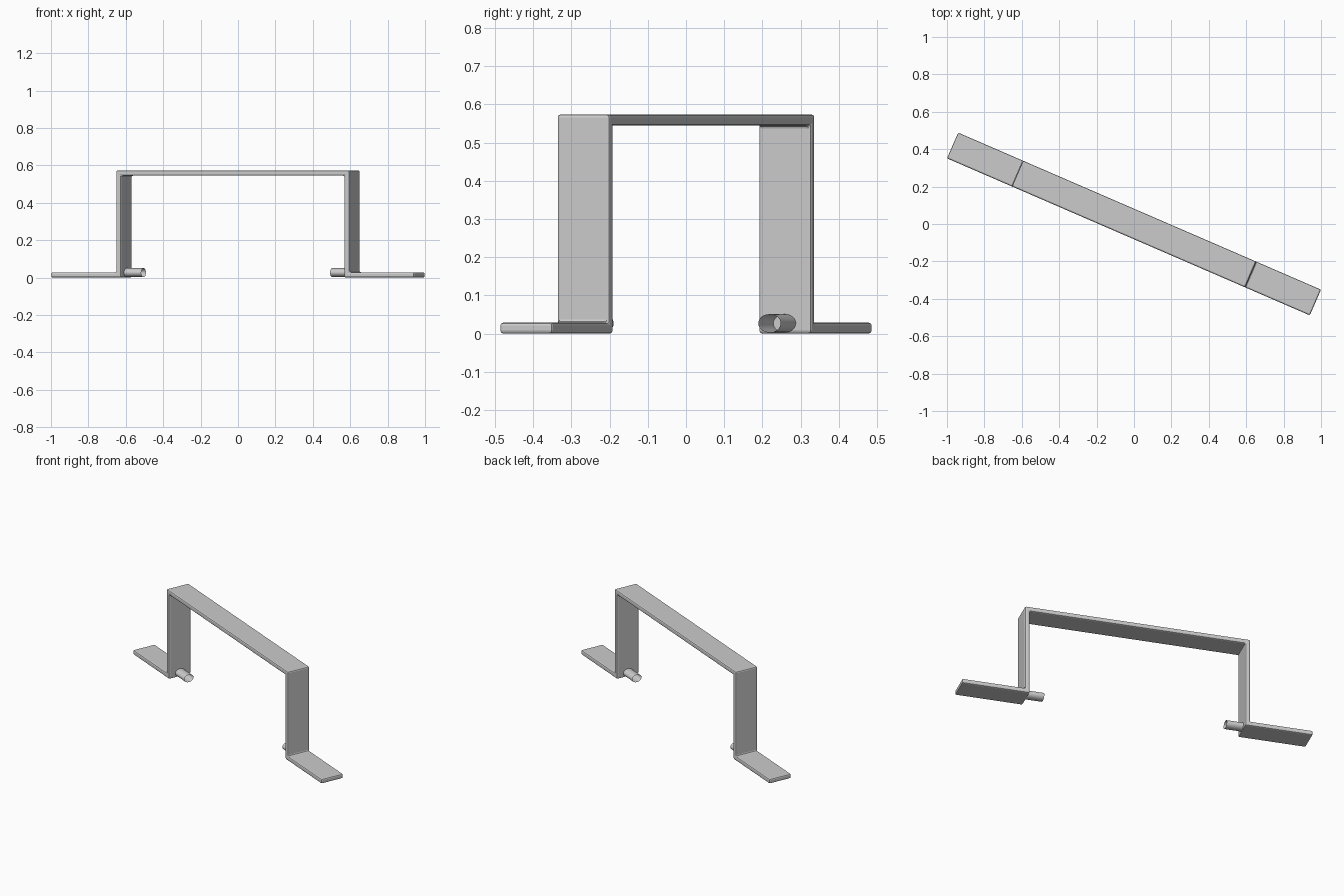
import bpy, bmesh, math
from mathutils import Matrix

if "Cube" in bpy.data.objects:
    bpy.data.objects.remove(bpy.data.objects["Cube"])

ANGLE = Matrix.Rotation(math.radians(-23.4), 4, 'Z')
HALF_W, T, H = 0.075, 0.029, 0.574
END, LEG = 1.057, 0.679


def make_object(name, bm):
    bm.transform(ANGLE)
    mesh = bpy.data.meshes.new(name)
    bm.to_mesh(mesh)
    bm.free()
    ob = bpy.data.objects.new(name, mesh)
    bpy.context.collection.objects.link(ob)
    return ob


# bent flat strap: hat-shaped profile extruded across its width
right = [(LEG - T, H - T), (LEG - T, 0), (END, 0), (END, T), (LEG, T), (LEG, H)]
profile = right + [(-u, z) for u, z in reversed(right)]
bm = bmesh.new()
face = bm.faces.new([bm.verts.new((u, -HALF_W, z)) for u, z in profile])
ext = bmesh.ops.extrude_face_region(bm, geom=[face])
bmesh.ops.translate(bm, vec=(0, 2 * HALF_W, 0),
                    verts=[g for g in ext['geom'] if isinstance(g, bmesh.types.BMVert)])
bmesh.ops.recalc_face_normals(bm, faces=bm.faces)
strap = make_object("bracket_strap", bm)
bevel = strap.modifiers.new("soft_edges", 'BEVEL')
bevel.width = 0.008
bevel.segments = 2
bevel.limit_method = 'ANGLE'

# open tube pins pointing inward from the foot of each leg
for side, name in ((-1, "left_pin"), (1, "right_pin")):
    bm = bmesh.new()
    bmesh.ops.create_cone(bm, cap_ends=False, segments=32,
                          radius1=1, radius2=1, depth=0.112)
    bm.transform(Matrix.Translation((side * 0.606, 0, 0.027))
                 @ Matrix.Diagonal((1, 0.032, 0.024, 1)).to_4x4()
                 @ Matrix.Rotation(math.radians(90), 4, 'Y'))
    for f in bm.faces:
        f.smooth = True
    make_object(name, bm)
